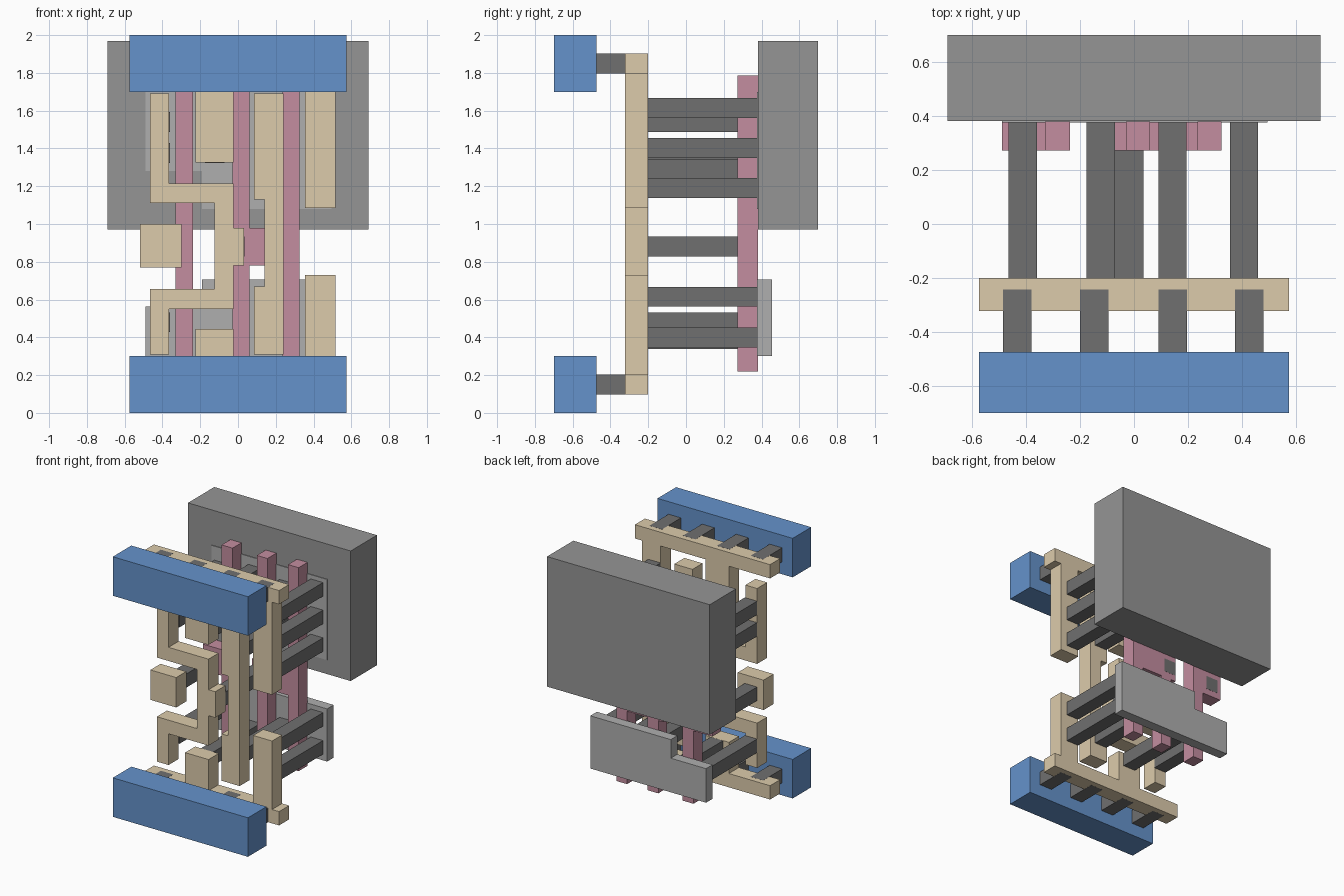
import bpy, bmesh


def material(name, r, g, b):
    m = bpy.data.materials.new(name)
    m.diffuse_color = (r, g, b, 1)
    return m


BLUE = material("blue", 0.13, 0.29, 0.60)
TAN = material("tan", 0.72, 0.60, 0.41)
PINK = material("pink", 0.55, 0.27, 0.35)
DARK = material("dark_grey", 0.16, 0.16, 0.16)
MID = material("mid_grey", 0.30, 0.30, 0.30)
LIGHT = material("light_grey", 0.43, 0.43, 0.43)


def prism(name, outline, y0, y1, mat):
    """Extrude an (x, z) outline from y0 back to y1."""
    bm = bmesh.new()
    face = bm.faces.new([bm.verts.new((x, y0, z)) for x, z in outline])
    ext = bmesh.ops.extrude_face_region(bm, geom=[face])["geom"]
    verts = [v for v in ext if isinstance(v, bmesh.types.BMVert)]
    bmesh.ops.translate(bm, verts=verts, vec=(0, y1 - y0, 0))
    bmesh.ops.recalc_face_normals(bm, faces=bm.faces)
    me = bpy.data.meshes.new(name)
    bm.to_mesh(me)
    bm.free()
    me.materials.append(mat)
    ob = bpy.data.objects.new(name, me)
    bpy.context.collection.objects.link(ob)
    return ob


def block(name, x0, x1, z0, z1, y0, y1, mat):
    return prism(name, [(x0, z0), (x1, z0), (x1, z1), (x0, z1)], y0, y1, mat)


# Blue power rails
block("lower_rail", -0.575, 0.575, 0, 0.3, -0.7, -0.475, BLUE)
block("upper_rail", -0.575, 0.575, 1.7, 2.0, -0.7, -0.475, BLUE)

# Short posts from the rails into the tan layer
for z in (0.0965, 1.7965):
    for x in (-0.433, -0.147, 0.143, 0.428):
        block("rail_post", x - 0.053, x + 0.053, z, z + 0.107, -0.475, -0.243, DARK)

# Tan layer: rail strips with tabs
LY = (-0.322, -0.2)


def tabbed_strip(name, edge, inner, tab_mid, tab_right):
    prism(name, [(-0.575, edge), (0.575, edge), (0.575, inner), (0.515, inner),
                 (0.515, tab_right), (0.355, tab_right), (0.355, inner),
                 (-0.025, inner), (-0.025, tab_mid), (-0.225, tab_mid),
                 (-0.225, inner), (-0.575, inner)], *LY, TAN)


tabbed_strip("upper_strip", 1.903, 1.797, 1.325, 1.085)
tabbed_strip("lower_strip", 0.097, 0.203, 0.443, 0.73)

# Tan layer: stepped link, output bar and input pad
prism("stepped_link", [(-0.465, 0.31), (-0.365, 0.31), (-0.365, 0.55), (-0.025, 0.55),
                       (-0.025, 0.78), (0.032, 0.78), (0.032, 0.98), (-0.025, 0.98),
                       (-0.025, 1.215), (-0.365, 1.215), (-0.365, 1.69), (-0.465, 1.69),
                       (-0.465, 1.11), (-0.125, 1.11), (-0.125, 0.655), (-0.465, 0.655)],
      *LY, TAN)
prism("output_bar", [(0.085, 0.31), (0.24, 0.31), (0.24, 1.69), (0.085, 1.69),
                     (0.085, 1.13), (0.14, 1.13), (0.14, 0.67), (0.085, 0.67)], *LY, TAN)
block("input_pad", -0.52, -0.30, 0.77, 1.0, *LY, TAN)

# Pink gates: one with a side pad, two joined by a bridge
GY = (0.272, 0.38)
prism("input_gate", [(-0.33, 0.22), (-0.237, 0.22), (-0.237, 1.785), (-0.33, 1.785),
                     (-0.33, 0.98), (-0.49, 0.98), (-0.49, 0.78), (-0.33, 0.78)], *GY, PINK)
prism("double_gate", [(-0.03, 0.22), (0.06, 0.22), (0.06, 0.78), (0.235, 0.78),
                      (0.235, 0.22), (0.325, 0.22), (0.325, 1.785), (0.235, 1.785),
                      (0.235, 0.98), (0.06, 0.98), (0.06, 1.785), (-0.03, 1.785),
                      (-0.03, 0.98), (-0.072, 0.98), (-0.072, 0.78), (-0.03, 0.78)], *GY, PINK)

# Long contact posts: column x -> centre heights
W = 0.0525
columns = {-0.412: (0.48, 1.375, 1.54),
           -0.123: (0.39, 1.375, 1.585),
           0.143: (0.48, 1.29, 1.54),
           0.408: (0.40, 0.615, 1.19, 1.403, 1.615)}
for x, heights in columns.items():
    for z in heights:
        block("contact_post", x - W, x + W, z - W, z + W, -0.2, 0.376, DARK)
for x in (-0.412, -0.018):
    block("gate_post", x - W, x + W, 0.88 - W, 0.88 + W, -0.2, 0.381, DARK)

# Light grey stepped plates and the big back slab
prism("lower_plate", [(-0.49, 0.3), (0.495, 0.3), (0.495, 0.705), (-0.19, 0.705),
                      (-0.19, 0.562), (-0.49, 0.562)], 0.376, 0.456, LIGHT)
prism("upper_plate", [(-0.49, 1.7), (0.495, 1.7), (0.495, 1.08), (-0.19, 1.08),
                      (-0.19, 1.28), (-0.49, 1.28)], 0.376, 0.456, LIGHT)
block("back_slab", -0.692, 0.692, 0.97, 1.97, 0.381, 0.7, MID)
